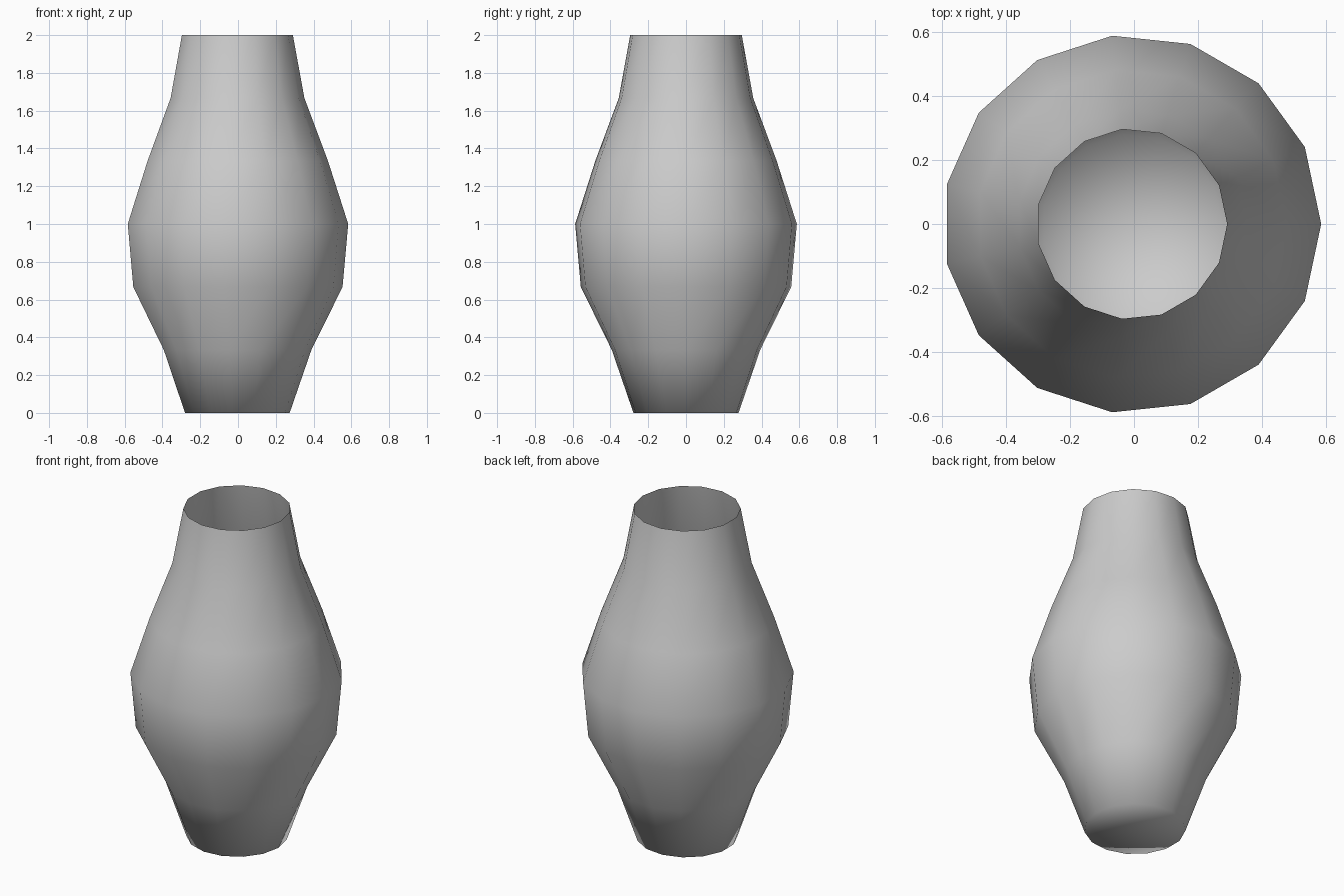
import bpy, bmesh, math

if "Cube" in bpy.data.objects:
    bpy.data.objects.remove(bpy.data.objects["Cube"])

SIDES = 15
# Radii of the evenly spaced rings, foot to rim
RADII = [0.28, 0.395, 0.56, 0.59, 0.483, 0.358, 0.297]
STEP = 2 / (len(RADII) - 1)
SHIFT = -0.0065  # recentres the odd-sided outline on x = 0

bm = bmesh.new()

# Stacked rings of the vase wall
rings = []
for i, r in enumerate(RADII):
    rings.append([bm.verts.new((r * math.cos(a) + SHIFT, r * math.sin(a), i * STEP))
                  for a in (2 * math.pi * k / SIDES for k in range(SIDES))])

# Single-skin wall, open at the top
for low, high in zip(rings, rings[1:]):
    for k in range(SIDES):
        n = (k + 1) % SIDES
        bm.faces.new((low[k], low[n], high[n], high[k]))

# Closed floor as a fan
centre = bm.verts.new((SHIFT, 0, 0))
for k in range(SIDES):
    bm.faces.new((rings[0][(k + 1) % SIDES], rings[0][k], centre))

for f in bm.faces:
    f.smooth = True

mesh = bpy.data.meshes.new("vase")
bm.to_mesh(mesh)
bm.free()
vase = bpy.data.objects.new("vase", mesh)
bpy.context.collection.objects.link(vase)
